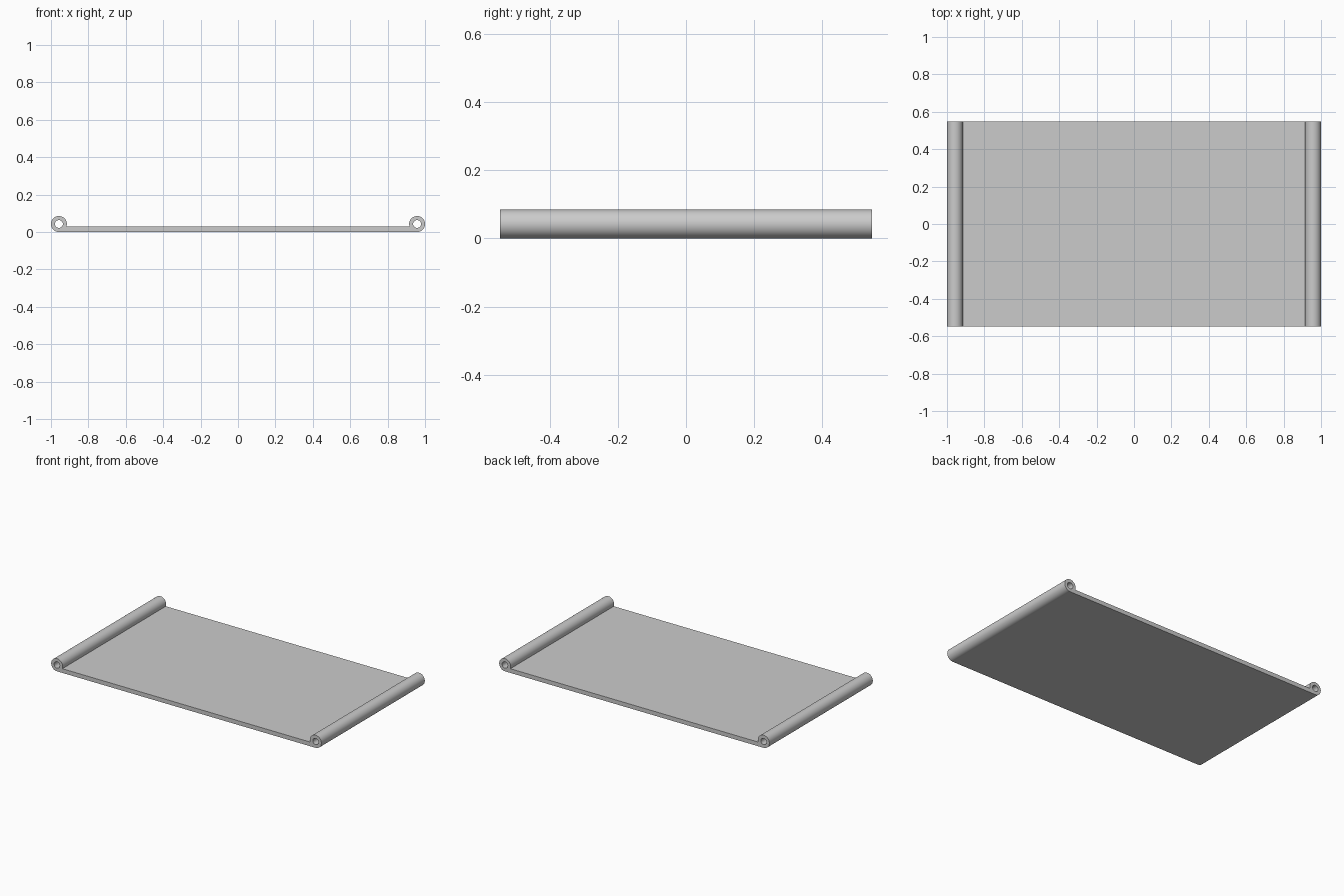
import bpy, bmesh
from math import sin, cos, pi, asin, radians

cube = bpy.data.objects.get("Cube")
if cube:
    bpy.data.objects.remove(cube, do_unlink=True)

HALF_DEPTH = 0.547
R_OUT, R_IN = 0.0425, 0.021
CENTRE_X = 1 - R_OUT
THICK = 0.028
STEPS = 40

grey = bpy.data.materials.new("grey")
grey.use_nodes = True
colour = (0.6, 0.6, 0.6, 1)
grey.diffuse_color = colour
grey.node_tree.nodes["Principled BSDF"].inputs["Base Color"].default_value = colour


def arc(radius, start, end, steps):
    """Points on the right-hand curl, counter-clockwise."""
    angles = [start + (end - start) * i / steps for i in range(steps + 1)]
    return [(CENTRE_X + radius * cos(a), R_OUT + radius * sin(a)) for a in angles]


def mirrored(points):
    return [(-x, y) for x, y in reversed(points)]


def add_loop(curve, points):
    spline = curve.splines.new("POLY")
    spline.points.add(len(points) - 1)
    for p, (x, y) in zip(spline.points, points):
        p.co = (x, y, 0, 1)
    spline.use_cyclic_u = True


# Cross-section: flat sheet whose two ends curl up into tubes
meet = pi + asin((R_OUT - THICK) / R_OUT)
curl = arc(R_OUT, -pi / 2, meet, STEPS)
bore = arc(R_IN, 0, 2 * pi, STEPS)[:-1]
profile = bpy.data.curves.new("tray_profile", "CURVE")
profile.dimensions = "2D"
profile.fill_mode = "BOTH"
profile.extrude = HALF_DEPTH
for loop in (curl + mirrored(curl), bore, mirrored(bore)):
    add_loop(profile, loop)

# Extrude along the depth and turn into a solid mesh
tray = bpy.data.objects.new("curled_tray", profile)
bpy.context.collection.objects.link(tray)
tray.rotation_euler.x = pi / 2
bpy.ops.object.select_all(action="DESELECT")
tray.select_set(True)
bpy.context.view_layer.objects.active = tray
bpy.ops.object.convert(target="MESH")
bpy.ops.object.transform_apply(rotation=True)

bm = bmesh.new()
bm.from_mesh(tray.data)
bmesh.ops.remove_doubles(bm, verts=bm.verts, dist=1e-5)
bmesh.ops.recalc_face_normals(bm, faces=bm.faces)
bm.to_mesh(tray.data)
bm.free()

tray.data.materials.clear()
tray.data.materials.append(grey)
bpy.ops.object.shade_smooth_by_angle(angle=radians(30))
